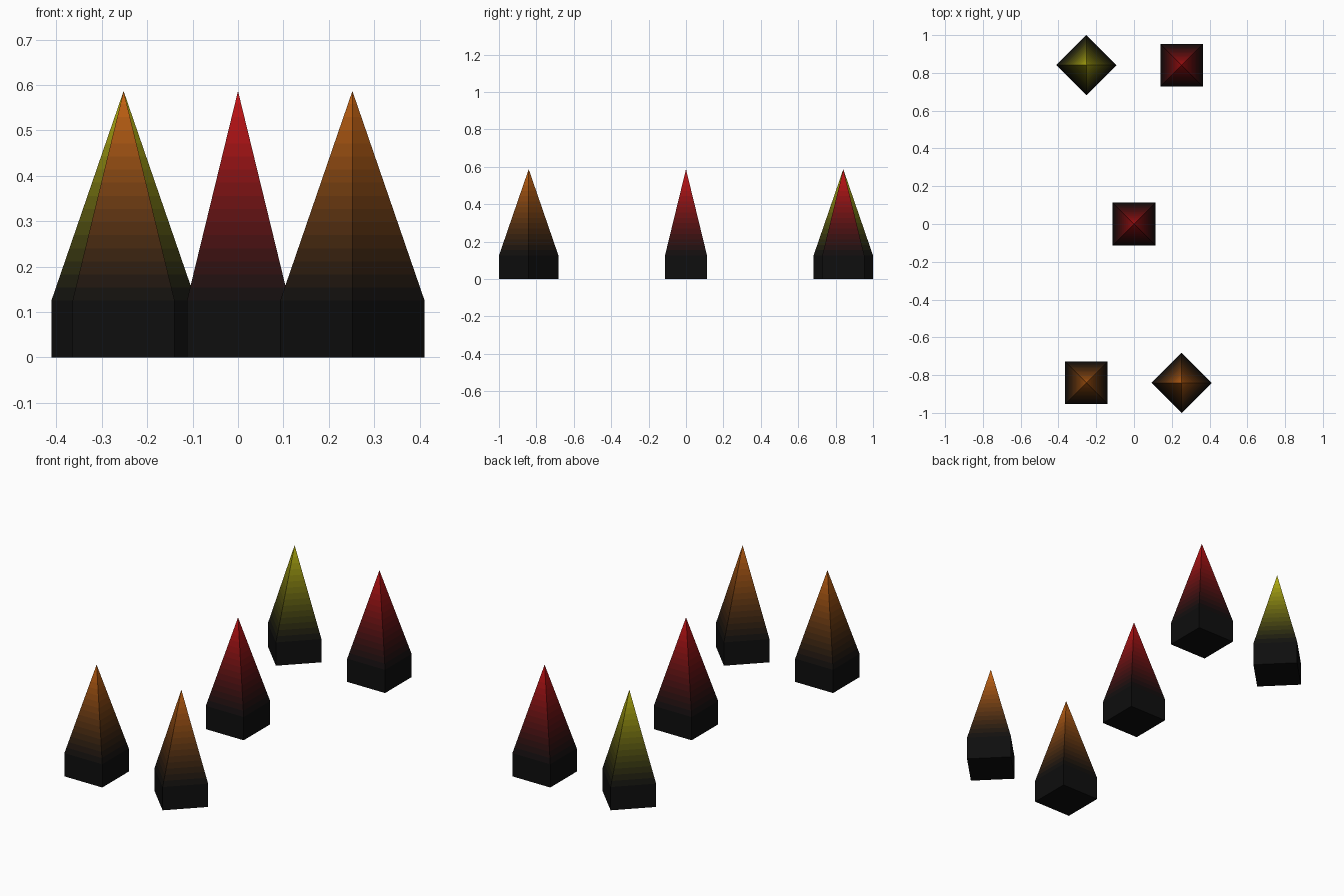
import bpy, bmesh, math

if "Cube" in bpy.data.objects:
    bpy.data.objects.remove(bpy.data.objects["Cube"])

HALF, SHOULDER, TIP, BANDS = 0.1125, 0.125, 0.587, 16
DARK = (0.055, 0.055, 0.055)
HUES = {"red": (0.80, 0.07, 0.08),
        "orange": (0.80, 0.40, 0.07),
        "yellow": (0.74, 0.72, 0.06)}


def linear(c):
    return c / 12.92 if c <= 0.04045 else ((c + 0.055) / 1.055) ** 2.4


def material(name, rgb):
    m = bpy.data.materials.new(name)
    m.diffuse_color = (*[linear(c) for c in rgb], 1.0)
    m.use_nodes = True
    m.node_tree.nodes["Principled BSDF"].inputs["Base Color"].default_value = m.diffuse_color
    return m


# Dark base followed by a fade up to the tip colour
dark = material("dark_base", DARK)
ramps = {}
for hue, rgb in HUES.items():
    ramps[hue] = [dark]
    for i in range(BANDS):
        t = (i + 0.5) / BANDS
        ramps[hue].append(material(f"{hue}_fade_{i + 1}",
                                   [a + (b - a) * t for a, b in zip(DARK, rgb)]))


def spike(name, x, y, turn, hue):
    bm = bmesh.new()

    def ring(half, z):
        r = half * math.sqrt(2)
        angles = [math.radians(45 + 90 * k) for k in range(4)]
        return [bm.verts.new((r * math.cos(a), r * math.sin(a), z)) for a in angles]

    # Square block, then tapering rings
    rings = [ring(HALF, 0)]
    for i in range(BANDS):
        t = i / BANDS
        rings.append(ring(HALF * (1 - t), SHOULDER + (TIP - SHOULDER) * t))
    bm.faces.new(rings[0][::-1])
    for i, (lo, hi) in enumerate(zip(rings, rings[1:])):
        for k in range(4):
            n = (k + 1) % 4
            bm.faces.new((lo[k], lo[n], hi[n], hi[k])).material_index = i
    # Pointed tip
    apex = bm.verts.new((0, 0, TIP))
    for k in range(4):
        f = bm.faces.new((rings[-1][k], rings[-1][(k + 1) % 4], apex))
        f.material_index = BANDS
    me = bpy.data.meshes.new(name)
    bm.to_mesh(me)
    bm.free()
    for m in ramps[hue]:
        me.materials.append(m)
    ob = bpy.data.objects.new(name, me)
    ob.location = (x, y, 0)
    ob.rotation_euler.z = math.radians(turn)
    bpy.context.collection.objects.link(ob)


# Five spikes: one in the middle, a pair at each end
spike("centre_spike", 0, 0, 0, "red")
spike("back_right_spike", 0.252, 0.841, 0, "red")
spike("back_left_spike", -0.252, 0.841, 45, "yellow")
spike("front_left_spike", -0.252, -0.841, 0, "orange")
spike("front_right_spike", 0.252, -0.841, 45, "orange")
